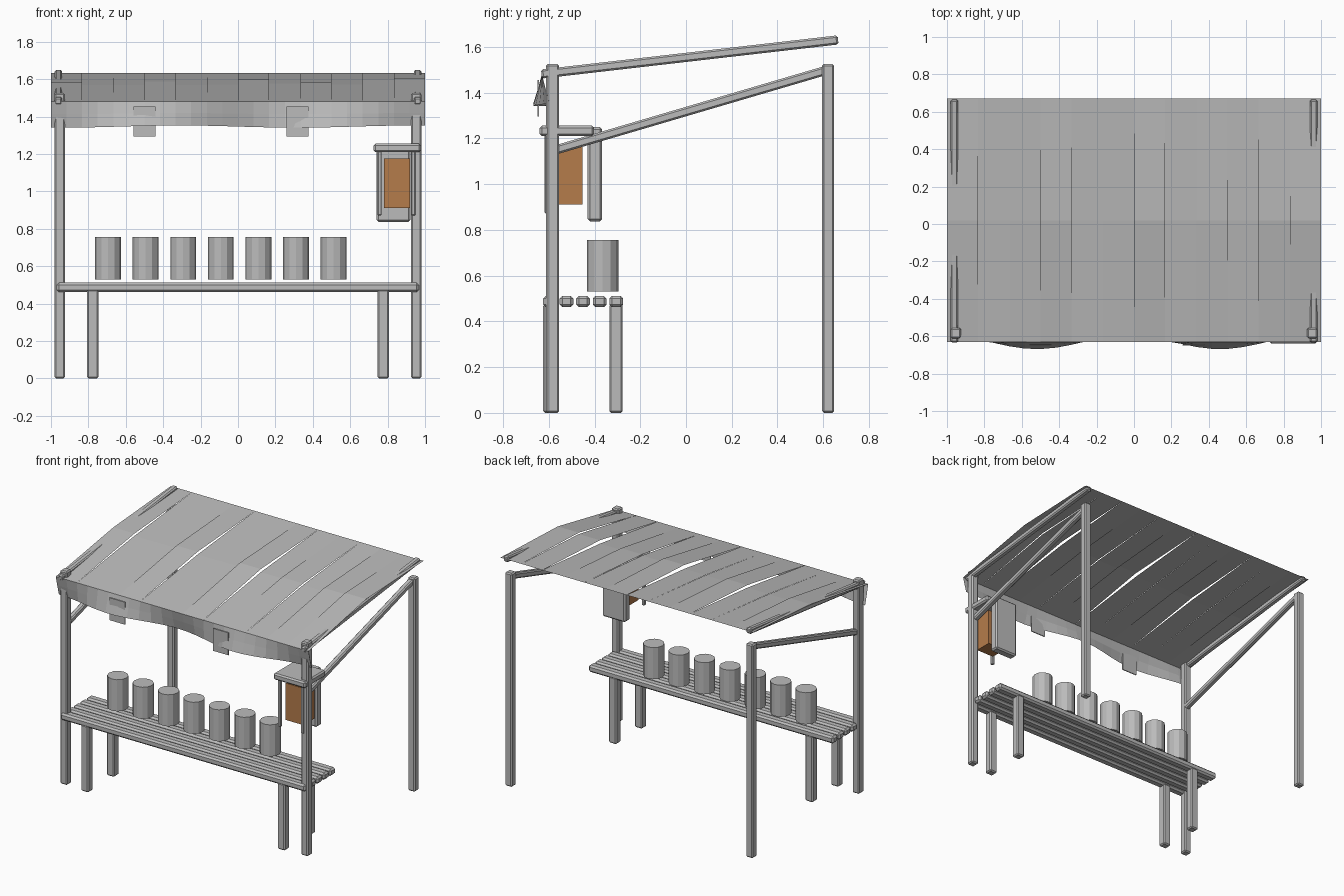
import bpy, bmesh, math
from mathutils import Vector

if "Cube" in bpy.data.objects:
    bpy.data.objects.remove(bpy.data.objects["Cube"])


def material(name, rgb):
    m = bpy.data.materials.new(name)
    m.diffuse_color = (*rgb, 1)
    m.use_nodes = True
    m.node_tree.nodes["Principled BSDF"].inputs["Base Color"].default_value = m.diffuse_color
    return m


GREY = material("plain grey", (0.5, 0.5, 0.5))
ORANGE = material("amber brown", (0.46, 0.2, 0.07))


def finish(name, bm, mat=GREY):
    me = bpy.data.meshes.new(name)
    bm.to_mesh(me)
    bm.free()
    me.materials.append(mat)
    ob = bpy.data.objects.new(name, me)
    bpy.context.collection.objects.link(ob)
    return ob


def box(name, x, y, z, bevel=0.008, mat=GREY):
    """Box from (min, max) pairs, with a small edge bevel."""
    bm = bmesh.new()
    bmesh.ops.create_cube(bm, size=1)
    for v in bm.verts:
        v.co = Vector([a[0] if c < 0 else a[1] for c, a in zip(v.co, (x, y, z))])
    if bevel:
        bmesh.ops.bevel(bm, geom=bm.edges[:], offset=bevel, segments=1, affect='EDGES')
    return finish(name, bm, mat)


def beam(name, x, a, b, w=0.04):
    """Sloping square beam in a plane of constant x, between (y, z) points."""
    dy, dz = b[0] - a[0], b[1] - a[1]
    n = math.hypot(dy, dz)
    ob = box(name, (-w / 2, w / 2), (-n / 2, n / 2), (-w / 2, w / 2))
    ob.location = (x, (a[0] + b[0]) / 2, (a[1] + b[1]) / 2)
    ob.rotation_euler.x = math.atan2(dz, dy)
    return ob


# Frame: posts, roof rafters and side braces
for side, s in (("left", -1), ("right", 1)):
    px = sorted((0.925 * s, 0.98 * s))
    box(f"front_post_{side}", px, (-0.612, -0.555), (0, 1.526))
    box(f"rear_post_{side}", px, (0.595, 0.648), (0, 1.526))
    beam(f"roof_rafter_{side}", 0.96 * s, (-0.632, 1.482), (0.665, 1.631))
    beam(f"side_brace_{side}", 0.945 * s, (-0.57, 1.15), (0.61, 1.497))
    # Bench legs
    lx = sorted((0.747 * s, 0.807 * s))
    box(f"bench_front_leg_{side}", lx, (-0.625, -0.568), (0, 0.475))
    box(f"bench_rear_leg_{side}", lx, (-0.335, -0.277), (0, 0.475))

# Bench slats
for i in range(5):
    y = -0.625 + 0.0725 * i
    box(f"bench_slat_{i + 1}", (-0.97, 0.967), (y, y + 0.06), (0.462, 0.512), 0.012)

# Row of tins
for i in range(7):
    bm = bmesh.new()
    bmesh.ops.create_cone(bm, cap_ends=True, segments=12, radius1=0.069,
                          radius2=0.069, depth=0.226)
    bmesh.ops.translate(bm, vec=(-0.695 + 0.201 * i, -0.365, 0.643), verts=bm.verts)
    finish(f"tin_{i + 1}", bm)

# Canopy: cloth strips sharing their ends, each lifted differently mid-way
LIFT = [0.028, 0.011, 0.013, 0.032, 0.012, 0.014,
        0.042, 0.02, 0.028, 0.016, 0.04, 0.05]
bm = bmesh.new()
for i, lift in enumerate(LIFT):
    x0, x1 = -1 + i / 6, -1 + (i + 1) / 6
    rows = [[bm.verts.new((x, y, z)) for x in (x0, x1)]
            for y, z in ((-0.63, 1.482), (0.02, 1.557 + lift), (0.67, 1.632))]
    for a, b in zip(rows, rows[1:]):
        bm.faces.new((a[0], a[1], b[1], b[0]))
finish("canopy_cloth", bm)

# Valance: wavy cloth hanging from the front edge
bm = bmesh.new()
cols = []
for i in range(25):
    x = -1 + i / 12
    swing = -0.002 - 0.037 * math.cos(2 * math.pi * (x + 0.52) / 0.98)
    drop = 0.135 + 0.006 * math.sin(5 * x)
    cols.append([bm.verts.new((x, -0.63 + swing * t, 1.482 - drop * t ** 0.9))
                 for t in (0, 0.45, 1)])
for a, b in zip(cols, cols[1:]):
    for j in range(2):
        bm.faces.new((a[j], a[j + 1], b[j + 1], b[j]))
finish("canopy_valance", bm)

# Tags hanging through the valance
for i, x in enumerate((-0.5, 0.318)):
    box(f"valance_tag_{i + 1}", (x - 0.06, x + 0.06), (-0.65, -0.643), (1.295, 1.455), 0)

# Lantern box on the right front post
box("lantern_roof", (0.725, 0.978), (-0.64, -0.402), (1.21, 1.256), 0.01)
box("lantern_back_panel", (0.74, 0.922), (-0.43, -0.367), (0.838, 1.25), 0.01)
box("lantern_glass", (0.78, 0.92), (-0.575, -0.452), (0.912, 1.175), 0, ORANGE)
for side, x in (("left", 0.757), ("right", 0.938)):
    box(f"lantern_rod_{side}", (x - 0.011, x + 0.011), (-0.618, -0.594), (0.872, 1.22), 0.004)
